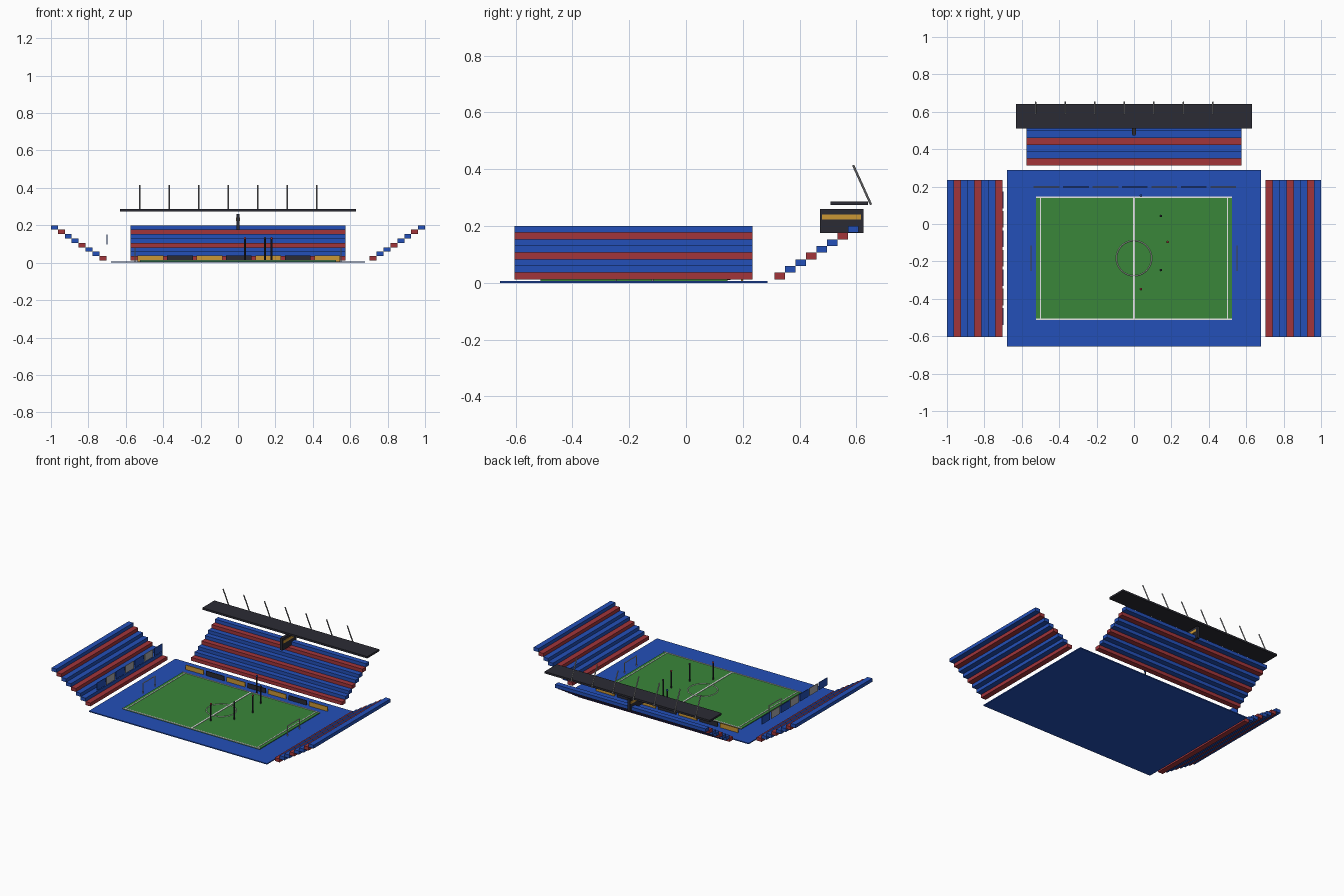
import bpy
from math import atan2, hypot
from mathutils import Vector

if "Cube" in bpy.data.objects:
    bpy.data.objects.remove(bpy.data.objects["Cube"])


def material(name, r, g, b):
    m = bpy.data.materials.new(name)
    m.use_nodes = True
    m.diffuse_color = (r, g, b, 1)
    m.node_tree.nodes["Principled BSDF"].inputs["Base Color"].default_value = (r, g, b, 1)
    return m


BLUE = material("seat blue", 0.017, 0.08, 0.48)
RED = material("seat red", 0.36, 0.035, 0.042)
GREEN = material("grass green", 0.042, 0.24, 0.042)
DARK = material("charcoal", 0.024, 0.024, 0.034)
GOLD = material("amber", 0.6, 0.31, 0.035)
WHITE = material("line white", 0.8, 0.8, 0.8)
GREY = material("steel grey", 0.4, 0.4, 0.42)


def finish(name, mat):
    ob = bpy.context.object
    ob.name = name
    ob.data.materials.append(mat)
    return ob


def box(name, mat, x, y, z):
    """Box spanning the given (low, high) pair on each axis."""
    spans = (x, y, z)
    bpy.ops.mesh.primitive_cube_add(size=1, location=[(a + b) / 2 for a, b in spans])
    ob = finish(name, mat)
    ob.scale = [b - a for a, b in spans]
    return ob


def around(c, size):
    return (c - size / 2, c + size / 2)


def bar(name, mat, start, end, radius):
    """Straight round bar between two points."""
    a, b = Vector(start), Vector(end)
    bpy.ops.mesh.primitive_cylinder_add(vertices=8, radius=radius, depth=(b - a).length,
                                        location=(a + b) / 2)
    ob = finish(name, mat)
    ob.rotation_mode = 'QUATERNION'
    ob.rotation_quaternion = (b - a).to_track_quat('Z', 'Y')


# Ground slab and grass
box("ground_slab", BLUE, (-0.68, 0.68), (-0.655, 0.288), (0, 0.007))
box("grass_pitch", GREEN, (-0.524, 0.524), (-0.512, 0.146), (0.005, 0.012))

# Pitch markings
LINE_Z = (0.011, 0.0145)
MID_Y = -0.183
for name, y in (("near_touchline", -0.508), ("far_touchline", 0.142)):
    box(name, WHITE, (-0.524, 0.524), around(y, 0.008), LINE_Z)
for name, x, w in (("left_end_line", 0.5, 0.006), ("right_end_line", -0.5, 0.006),
                   ("halfway_line", 0, 0.01)):
    box(name, WHITE, around(x, w), (-0.508, 0.142), LINE_Z)
bpy.ops.mesh.primitive_torus_add(location=(0, MID_Y, 0.012), major_radius=0.094,
                                 minor_radius=0.0025, major_segments=40, minor_segments=4)
finish("centre_circle", WHITE)

# Stepped stands: every third row is red
ROWS, DEPTH, RISE = 8, 0.037, 0.0235
for i in range(ROWS):
    mat = RED if i % 3 == 0 else BLUE
    z = (0.012 + i * RISE, 0.012 + (i + 1) * RISE)
    near, far = i * DEPTH, (i + 1) * DEPTH
    box("back_stand_row", mat, (-0.576, 0.576), (0.312 + near, 0.312 + far), z)
    box("left_stand_row", mat, (0.704 + near, 0.704 + far), (-0.604, 0.234), z)
    box("right_stand_row", mat, (-0.704 - far, -0.704 - near), (-0.604, 0.234), z)

# Roof with leaning poles
box("roof", DARK, (-0.63, 0.63), (0.51, 0.642), (0.274, 0.287))
for i in range(7):
    x = -0.526 + i * 0.158
    bar("roof_pole", GREY, (x, 0.652, 0.275), (x, 0.589, 0.414), 0.004)

# Hanging scoreboard with a strip on each side
box("scoreboard", DARK, around(0, 0.018), (0.472, 0.626), (0.176, 0.26))
for side in (-1, 1):
    box("scoreboard_strip", GOLD, around(side * 0.01, 0.004), (0.479, 0.616), (0.223, 0.241))

# Pitchside boards and raised side banners
for i in range(7):
    box("pitchside_board", DARK if i % 2 else GOLD, around(-0.468 + i * 0.1575, 0.138),
        around(0.197, 0.006), (0.007, 0.038))
    box("side_banner", GREY if i % 2 else BLUE, around(-0.7, 0.004),
        around(-0.183 + (i - 3) * 0.104, 0.09), (0.098, 0.15))

# Goals
for side, name in ((1, "left_goal"), (-1, "right_goal")):
    x = side * 0.551
    for y in (-0.065, 0.065):
        bar(name + "_post", WHITE, (x, MID_Y + y, 0.005), (x, MID_Y + y, 0.077), 0.003)
    bar(name + "_crossbar", WHITE, (x, MID_Y - 0.067, 0.077), (x, MID_Y + 0.067, 0.077), 0.003)

# Slim figures on the grass
for x, y, mat in ((0.144, 0.043, DARK), (0.18, -0.096, RED), (0.144, -0.246, DARK),
                  (0.037, -0.348, RED), (0.037, 0.152, BLUE)):
    bar("figure_body", DARK, (x, y, 0.01), (x, y, 0.126), 0.005)
    bpy.ops.mesh.primitive_uv_sphere_add(segments=10, ring_count=6, radius=0.007,
                                         location=(x, y, 0.13))
    finish("figure_head", mat)
    bpy.ops.object.shade_smooth()
